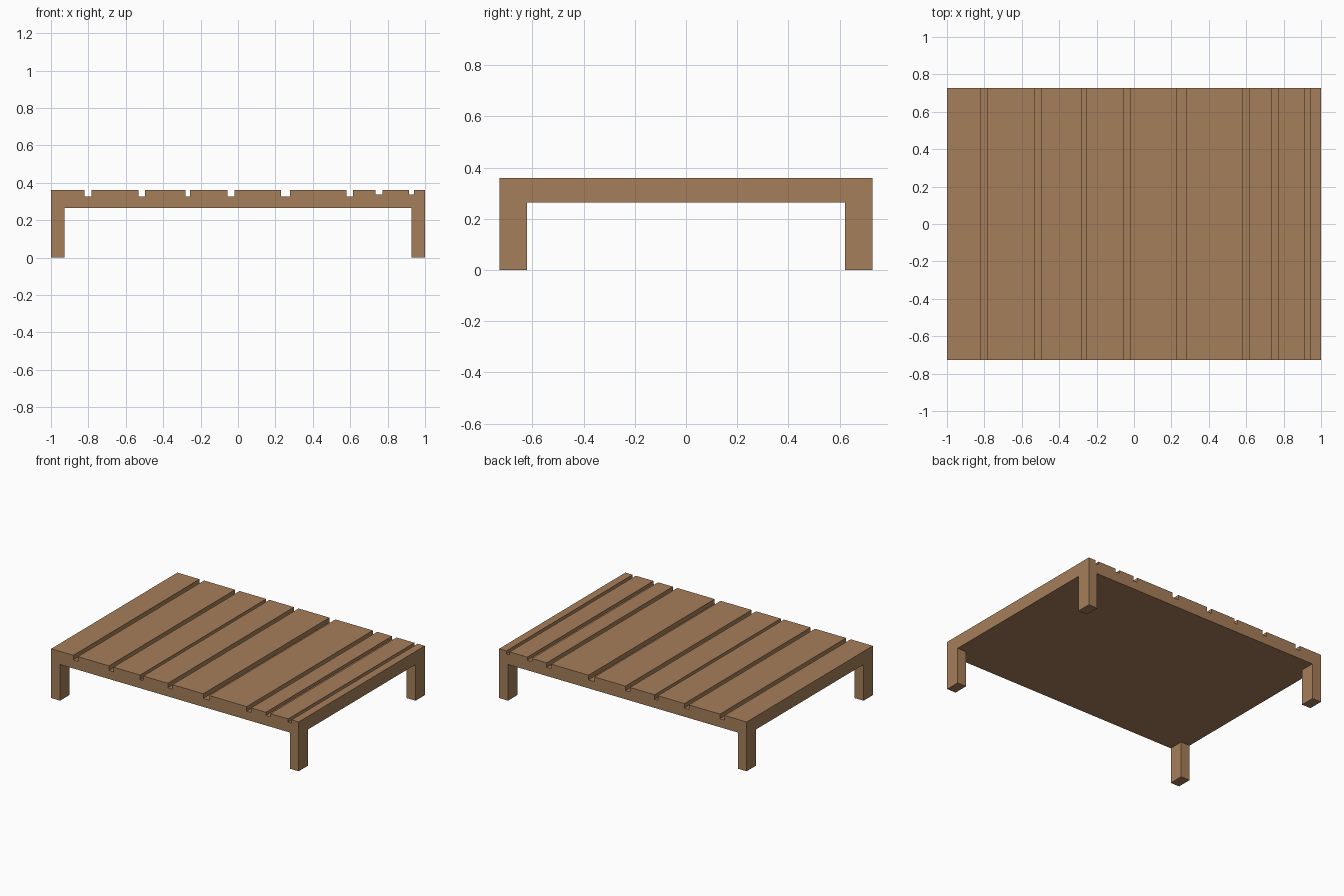
import bpy
import bmesh

if "Cube" in bpy.data.objects:
    bpy.data.objects.remove(bpy.data.objects["Cube"])

HALF_X, HALF_Y = 1.0, 0.728
UNDER, TOP = 0.264, 0.36
LEG_X, LEG_Y = 0.072, 0.107

wood = bpy.data.materials.new("warm brown wood")
wood.diffuse_color = (0.381, 0.209, 0.102, 1.0)
wood.use_nodes = True
wood.node_tree.nodes["Principled BSDF"].inputs["Base Color"].default_value = wood.diffuse_color


def make_object(name, bm):
    bmesh.ops.recalc_face_normals(bm, faces=bm.faces)
    mesh = bpy.data.meshes.new(name)
    bm.to_mesh(mesh)
    bm.free()
    mesh.materials.append(wood)
    obj = bpy.data.objects.new(name, mesh)
    bpy.context.collection.objects.link(obj)
    return obj


# Plank top: front profile with unevenly spaced grooves, extruded in depth
# Each groove: left edge, right edge, floor height
grooves = [
    (-0.821, -0.784, 0.326), (-0.533, -0.497, 0.326),
    (-0.282, -0.256, 0.326), (-0.057, -0.020, 0.326),
    (0.229, 0.278, 0.326), (0.580, 0.616, 0.326),
    (0.735, 0.772, 0.337), (0.915, 0.942, 0.337),
]
profile = [(HALF_X, UNDER), (-HALF_X, UNDER), (-HALF_X, TOP)]
for left, right, floor in grooves:
    profile += [(left, TOP), (left, floor), (right, floor), (right, TOP)]
profile.append((HALF_X, TOP))

bm = bmesh.new()
front = bm.faces.new([bm.verts.new((x, -HALF_Y, z)) for x, z in profile])
ext = bmesh.ops.extrude_face_region(bm, geom=[front], use_keep_orig=True)
verts = [g for g in ext["geom"] if isinstance(g, bmesh.types.BMVert)]
bmesh.ops.translate(bm, verts=verts, vec=(0, 2 * HALF_Y, 0))
make_object("plank_top", bm)

# Four corner legs, flush with the outer edges
for sy, depth_name in ((-1, "front"), (1, "back")):
    for sx, side_name in ((-1, "left"), (1, "right")):
        bm = bmesh.new()
        bmesh.ops.create_cube(bm, size=1.0)
        bmesh.ops.scale(bm, verts=bm.verts, vec=(LEG_X, LEG_Y, UNDER))
        bmesh.ops.translate(bm, verts=bm.verts, vec=(
            sx * (HALF_X - LEG_X / 2), sy * (HALF_Y - LEG_Y / 2), UNDER / 2))
        # Open the hidden end that meets the top
        hidden = [f for f in bm.faces if f.calc_center_median().z > UNDER - 0.001]
        bm.normal_update()
        bmesh.ops.delete(bm, geom=hidden, context="FACES_ONLY")
        make_object(f"{depth_name}_{side_name}_leg", bm)
